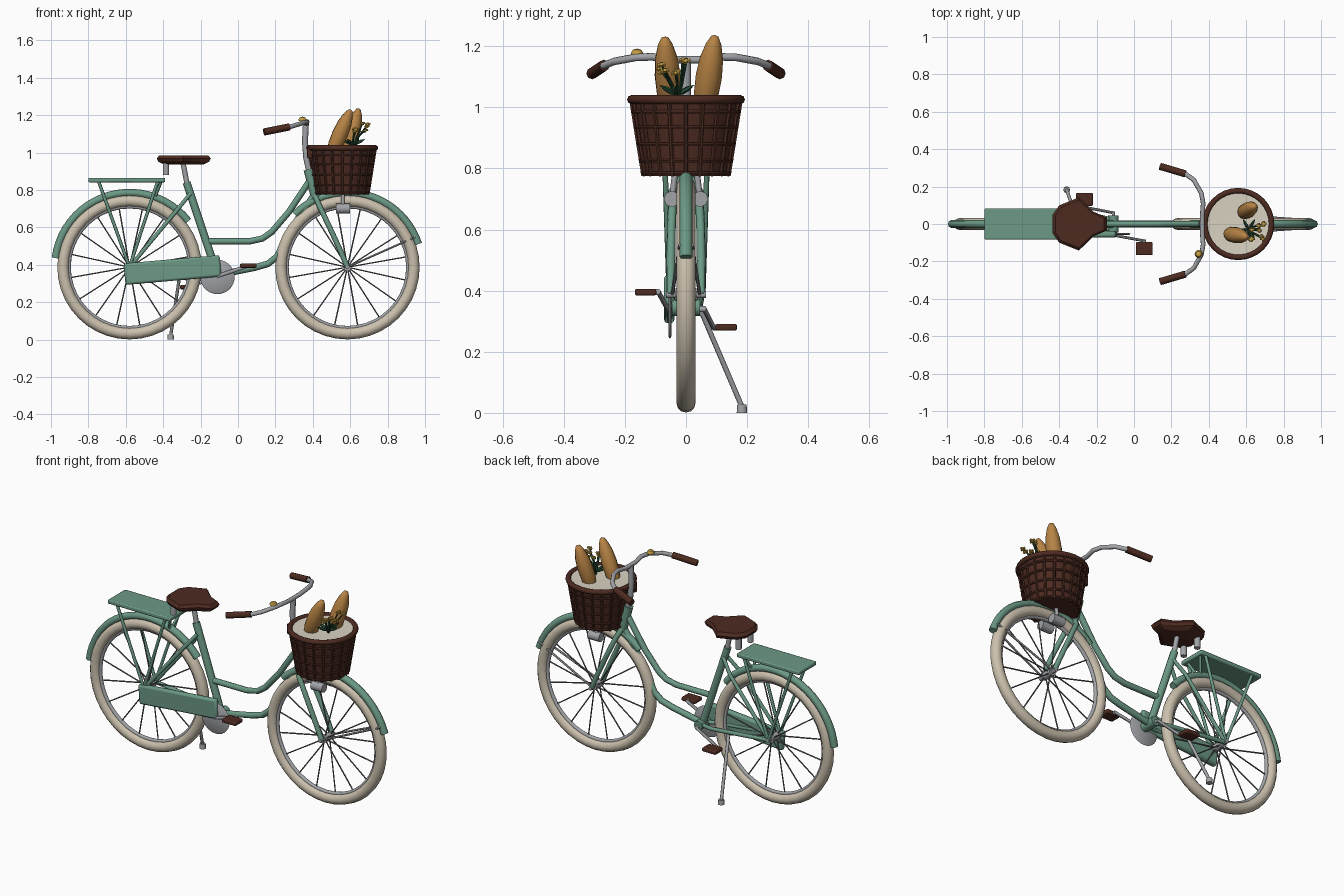
import bpy, bmesh, math, random
from mathutils import Vector

random.seed(4)
if "Cube" in bpy.data.objects:
    bpy.data.objects.remove(bpy.data.objects["Cube"])


def material(name, r, g, b):
    m = bpy.data.materials.new(name)
    m.use_nodes = True
    m.diffuse_color = (r, g, b, 1)
    m.node_tree.nodes["Principled BSDF"].inputs["Base Color"].default_value = (r, g, b, 1)
    return m


GREEN = material("sage paint", .15, .32, .235)
CREAM = material("cream rubber", .60, .53, .42)
STEEL = material("brushed steel", .36, .37, .39)
SPOKE = material("dark steel", .16, .16, .17)
BROWN = material("brown leather", .075, .024, .015)
CLOTH = material("linen", .70, .65, .54)
CRUST = material("bread crust", .48, .23, .06)
PETAL = material("yellow petal", .58, .36, .06)
LEAF = material("leaf green", .02, .075, .035)


def finish(ob, name, mat, angle=40):
    ob.name = name
    ob.data.materials.clear()
    ob.data.materials.append(mat)
    bpy.ops.object.select_all(action="DESELECT")
    ob.select_set(True)
    bpy.context.view_layer.objects.active = ob
    bpy.ops.object.shade_smooth_by_angle(angle=math.radians(angle))
    return ob


def tubes(name, paths, r, mat, sides=2, cyclic=False):
    """One mesh of round tubes, one tube for each path."""
    cu = bpy.data.curves.new(name, "CURVE")
    cu.dimensions = "3D"
    cu.bevel_depth, cu.bevel_resolution, cu.use_fill_caps = r, sides, True
    for path in paths:
        s = cu.splines.new("POLY")
        s.points.add(len(path) - 1)
        s.use_cyclic_u = cyclic
        for p, co in zip(s.points, path):
            p.co = (*co, 1)
    ob = bpy.data.objects.new(name, cu)
    bpy.context.collection.objects.link(ob)
    bpy.ops.object.select_all(action="DESELECT")
    ob.select_set(True)
    bpy.context.view_layer.objects.active = ob
    bpy.ops.object.convert(target="MESH")
    return finish(bpy.context.object, name, mat, 50)


def both(path):
    return [path, [(x, -y, z) for x, y, z in path]]


def box(name, loc, size, mat, tilt=0, bevel=.006):
    bpy.ops.mesh.primitive_cube_add(size=1, location=loc, rotation=(0, tilt, 0))
    ob = bpy.context.object
    ob.scale = size
    bpy.ops.object.transform_apply(location=False, rotation=False, scale=True)
    mod = ob.modifiers.new("soft edges", "BEVEL")
    mod.width, mod.segments = bevel, 2
    return finish(ob, name, mat)


def lathe(name, profile, loc, mat, steps=24, direction=(0, 0, 1)):
    """Spin (radius, height) pairs about an axis."""
    bm = bmesh.new()
    vs = [bm.verts.new((r, 0, z)) for r, z in profile]
    es = [bm.edges.new(e) for e in zip(vs, vs[1:])]
    bmesh.ops.spin(bm, geom=vs + es, cent=(0, 0, 0), axis=(0, 0, 1), angle=math.tau, steps=steps)
    bmesh.ops.remove_doubles(bm, verts=bm.verts, dist=1e-5)
    bmesh.ops.recalc_face_normals(bm, faces=bm.faces)
    me = bpy.data.meshes.new(name)
    bm.to_mesh(me)
    bm.free()
    ob = bpy.data.objects.new(name, me)
    bpy.context.collection.objects.link(ob)
    ob.location = loc
    ob.rotation_euler = Vector(direction).to_track_quat("Z", "Y").to_euler()
    return finish(ob, name, mat)


def polar(cx, cz, r, deg, y=0):
    a = math.radians(deg)
    return (cx + r * math.cos(a), y, cz + r * math.sin(a))


def ring(cx, cy, z, r, n=32):
    return [(cx + r * math.cos(i * math.tau / n), cy + r * math.sin(i * math.tau / n), z) for i in range(n)]


# Wheels and mudguards
AXLE = .387
for end, cx, start, stop in (("rear", -.58, 38, 173), ("front", .585, 18, 135)):
    for part, R, r, mat in (("tyre", .355, .031, CREAM), ("rim", .325, .011, STEEL)):
        bpy.ops.mesh.primitive_torus_add(major_radius=R, minor_radius=r, major_segments=40, minor_segments=12,
                                         location=(cx, 0, AXLE), rotation=(math.pi / 2, 0, 0))
        finish(bpy.context.object, f"{end}_{part}", mat, 60)
    tubes(f"{end}_spokes", [[polar(cx, AXLE, .015, a * 22.5 + 10, .022 * (-1) ** a), polar(cx, AXLE, .325, a * 22.5 + 10)]
                            for a in range(16)], .0038, SPOKE, 1)
    tubes(f"{end}_hub", [[(cx, -.035, AXLE), (cx, .035, AXLE)]], .022, STEEL, 3)
    tubes(f"{end}_axle", [[(cx, -.065, AXLE), (cx, .065, AXLE)]], .011, STEEL)
    n = 22
    tubes(f"{end}_mudguard", [[polar(cx, AXLE, .398, start + (stop - start) * i / n) for i in range(n + 1)]],
          .021, GREEN)
tubes("front_mudguard_stays", both([(.585, .045, AXLE), polar(.585, AXLE, .4, 24, .02)]), .006, STEEL, 1)

# Frame
BB = (-.11, 0, .345)
tubes("seat_tube", [[BB, (-.275, 0, .84)]], .021, GREEN)
tubes("upper_step_through_tube",
      [[(.39, 0, .86), (.27, 0, .68), (.18, 0, .575), (.13, 0, .54), (.06, 0, .525), (-.17, 0, .525)]], .017, GREEN)
tubes("lower_step_through_tube",
      [[(.405, 0, .77), (.27, 0, .57), (.21, 0, .445), (.16, 0, .405), (.09, 0, .385), BB]], .018, GREEN)
tubes("head_tube", [[(.375, 0, .91), (.415, 0, .76)]], .025, GREEN)
tubes("seat_stays", both([(-.255, .015, .78), (-.32, .042, .7), (-.58, .05, AXLE)]), .011, GREEN)
tubes("chain_stays", both([(-.11, .02, .345), (-.2, .043, .35), (-.58, .05, AXLE)]), .012, GREEN)
tubes("fork_blades", both([(.412, .012, .77), (.43, .043, .725), (.49, .048, .6), (.55, .05, .47), (.585, .05, AXLE)]),
      .0145, GREEN)
tubes("bottom_bracket", [[(-.11, -.045, .345), (-.11, .045, .345)]], .028, GREEN)

# Drive: chainring, cranks, pedals, chain guard
lathe("chainring", [(0, -.005), (.085, -.005), (.092, 0), (.085, .005), (0, .005)], (-.11, -.053, .335), STEEL, 28,
      (0, 1, 0))
for side, s, px, pz in (("right", -1, .055, .395), ("left", 1, -.265, .28)):
    tubes(f"{side}_crank", [[(-.11, 0, .34), (-.11, s * .06, .34), (px, s * .09, pz), (px, s * .13, pz)]], .01, STEEL)
    box(f"{side}_pedal", (px, s * .132, pz), (.09, .07, .022), BROWN)
box("chain_guard", (-.35, -.055, .372), (.515, .034, .115), GREEN, math.radians(-5), .012)

# Kickstand
tubes("kickstand", [[(-.3, .03, .345), (-.315, .055, .32), (-.36, .183, .02)]], .009, STEEL)
lathe("kickstand_foot", [(0, 0), (.018, 0), (.016, .028), (0, .028)], (-.36, .183, 0), STEEL, 10)

# Luggage rack
box("rack_plate", (-.595, 0, .853), (.41, .165, .024), GREEN)
tubes("rack_legs", both([(-.745, .07, .845), (-.58, .055, AXLE)]) + both([(-.43, .07, .845), (-.58, .055, AXLE)]),
      .009, GREEN)
tubes("rack_braces", both([(-.41, .05, .845), (-.44, .015, .77)]), .008, GREEN)

# Saddle: outline rings stacked from base to crown
half = [(-.435, .05), (-.4, .1), (-.295, .142), (-.215, .065), (-.145, .035)]
outline = half + [(x, -y) for x, y in reversed(half)]
bm = bmesh.new()
rows = [[bm.verts.new((-.29 + (x + .29) * k, y * k, z)) for x, y in outline]
        for k, z in ((.7, .935), (.93, .95), (1, .968), (.9, .985))]
for low, high in zip(rows, rows[1:]):
    for i in range(len(outline)):
        bm.faces.new((low[i - 1], low[i], high[i], high[i - 1]))
bm.faces.new(rows[0])
bm.faces.new(rows[-1])
bmesh.ops.recalc_face_normals(bm, faces=bm.faces)
mesh = bpy.data.meshes.new("saddle")
bm.to_mesh(mesh)
bm.free()
saddle = bpy.data.objects.new("saddle", mesh)
bpy.context.collection.objects.link(saddle)
finish(saddle, "saddle", BROWN, 30)
tubes("seat_post", [[(-.27, 0, .82), (-.295, 0, .95)]], .014, STEEL)
tubes("saddle_springs", both([(-.385, .055, .88), (-.385, .055, .95)]), .017, STEEL)

# Handlebar, grips, stem and bell
side = [(.365, .05, 1.155), (.37, .11, 1.165), (.36, .165, 1.163), (.32, .235, 1.15), (.27, .272, 1.135)]
tubes("handlebar", [side[::-1] + [(x, -y, z) for x, y, z in side]], .0125, STEEL)
tubes("stem", [[(.363, 0, 1.155), (.358, 0, 1.06), (.365, 0, .97), (.385, 0, .88)]], .016, STEEL)
tubes("grips", both([(.275, .268, 1.137), (.14, .308, 1.11)]), .019, BROWN)
lathe("bell", [(0, 0), (.02, 0), (.021, .007), (.014, .018), (0, .022)], (.345, -.16, 1.17), PETAL, 14)

# Wicker basket with linen lining
BX = .557
lathe("basket_wall", [(0, .775), (.138, .775), (.178, 1.03), (.168, 1.03)], (BX, 0, 0), BROWN, 28)
lathe("basket_lining", [(0, 1.022), (.172, 1.028)], (BX, 0, 0), CLOTH, 28)
tubes("basket_hoops", [ring(BX, 0, z, .141 + (z - .775) * .157) for z in (.785, .825, .88, .935, .985)], .006, BROWN, 1,
      True)
tubes("basket_rim", [ring(BX, 0, 1.025, .178)], .015, BROWN, 2, True)
tubes("basket_ribs", [[a, b] for a, b in zip(ring(BX, 0, .775, .14, 20), ring(BX, 0, 1.025, .18, 20))], .007, BROWN, 1)
for s in (-1, 1):
    box("basket_strap", (.385, s * .06, 1.0), (.03, .022, .06), BROWN, 0, .004)
tubes("basket_struts", both([(.56, .035, .79), (.56, .046, .7)]), .01, STEEL)
tubes("strut_clamps", both([(.525, .046, .7), (.6, .046, .7)]), .027, STEEL)

# Loaves
crust = [(0, -.14), (.025, -.125), (.04, -.07), (.043, 0), (.038, .06), (.025, .11), (.012, .135), (0, .14)]
for name, base, tip in (("front_loaf", (.49, -.05, .97), (.605, -.07, 1.235)),
                        ("back_loaf", (.575, .055, .97), (.645, .095, 1.235))):
    a, b = Vector(base), Vector(tip)
    lathe(name, crust, (a + b) / 2, CRUST, 12, b - a)

# Flowers
stems, heads = [], []
for i in range(10):
    tip = Vector((random.uniform(.61, .7), random.uniform(-.09, .02), random.uniform(1.1, 1.165)))
    stems.append([(.61, -.025, 1.02), (.61 + (tip.x - .61) * .4, -.025 + (tip.y + .025) * .5, 1.08), tip])
    heads += [[tip - d, tip + d] for d in (Vector((.014, 0, .002)), Vector((0, .014, .002)), Vector((0, 0, .008)))]
tubes("flower_stems", stems, .004, LEAF, 1)
tubes("flower_heads", heads, .006, PETAL, 1)
for i in range(6):
    a = i * math.tau / 6
    d = Vector((math.cos(a), math.sin(a), .5))
    lathe("flower_leaf", [(0, -.04), (.009, -.01), (.008, .015), (0, .04)],
          Vector((.615, -.03, 1.04)) + d * .03, LEAF, 5, d)
